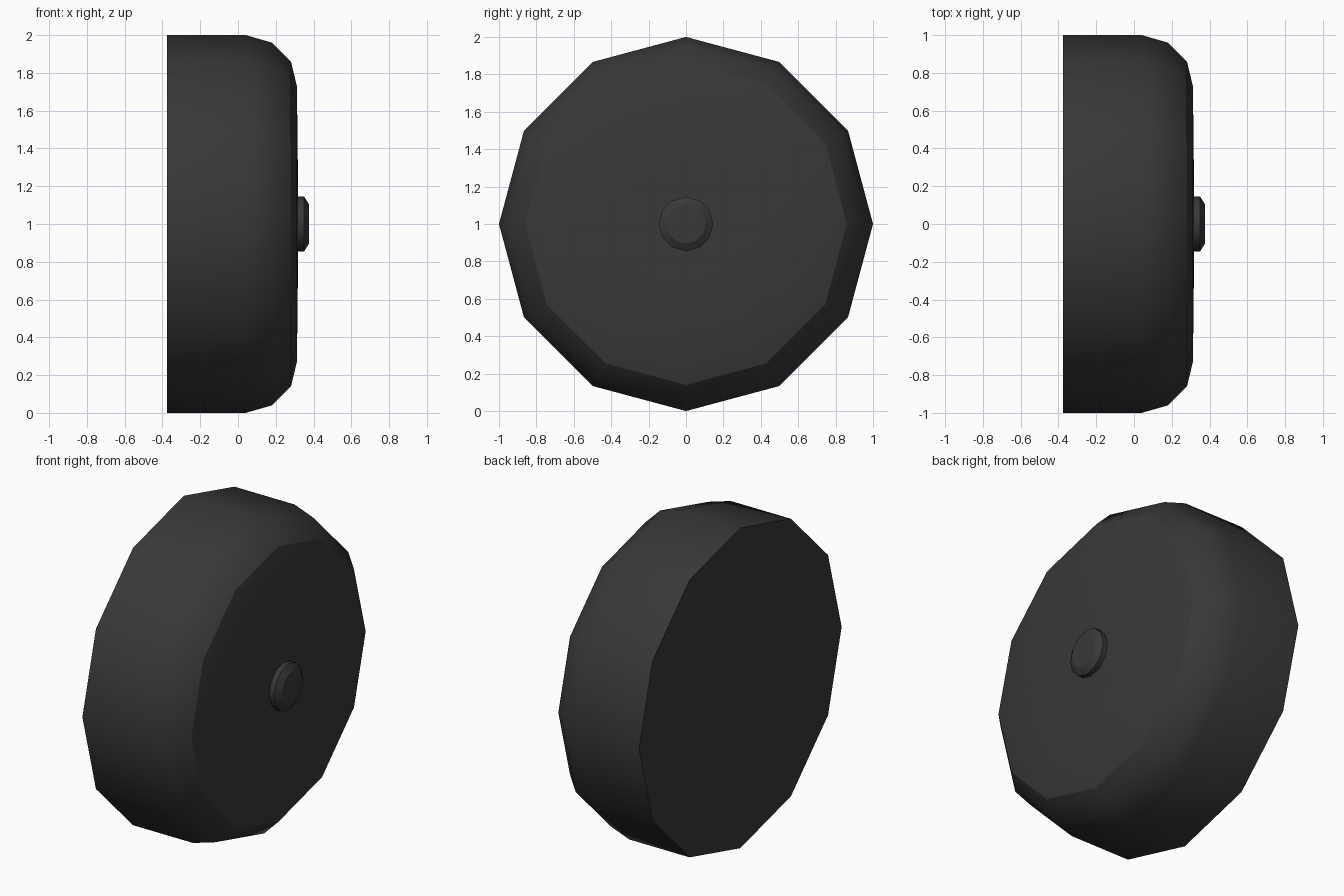
import bpy, bmesh
from math import sin, cos, pi, radians

if "Cube" in bpy.data.objects:
    bpy.data.objects.remove(bpy.data.objects["Cube"])

SIDES = 12

rubber = bpy.data.materials.new("dark_rubber")
rubber.diffuse_color = (0.04, 0.04, 0.04, 1)
rubber.use_nodes = True
rubber.node_tree.nodes["Principled BSDF"].inputs["Base Color"].default_value = rubber.diffuse_color


def lathe_x(name, profile):
    """Closed solid turned about the x axis at z = 1 from (x, radius) points."""
    bm = bmesh.new()
    rings = []
    for x, r in profile:
        rings.append([bm.verts.new((x, r * sin(2 * pi * i / SIDES),
                                    1 + r * cos(2 * pi * i / SIDES)))
                      for i in range(SIDES)])
    for a, b in zip(rings, rings[1:]):
        for i in range(SIDES):
            j = (i + 1) % SIDES
            bm.faces.new((a[i], a[j], b[j], b[i]))
    bm.faces.new(rings[0])
    bm.faces.new(rings[-1])
    bmesh.ops.recalc_face_normals(bm, faces=bm.faces)
    mesh = bpy.data.meshes.new(name)
    bm.to_mesh(mesh)
    bm.free()
    mesh.materials.append(rubber)
    obj = bpy.data.objects.new(name, mesh)
    bpy.context.collection.objects.link(obj)
    bpy.ops.object.select_all(action='DESELECT')
    obj.select_set(True)
    bpy.context.view_layer.objects.active = obj
    bpy.ops.object.shade_smooth_by_angle(angle=radians(31))
    return obj


# Tyre: flat back, straight tread, rounded outer shoulder, nearly flat face
lathe_x("wheel", [(-0.375, 1.0), (0.04, 1.0), (0.18, 0.96), (0.28, 0.86),
                  (0.312, 0.73), (0.317, 0.28)])

# Small chamfered hub cap in the middle of the outer face
lathe_x("hub_cap", [(0.30, 0.145), (0.35, 0.145), (0.375, 0.105)])
